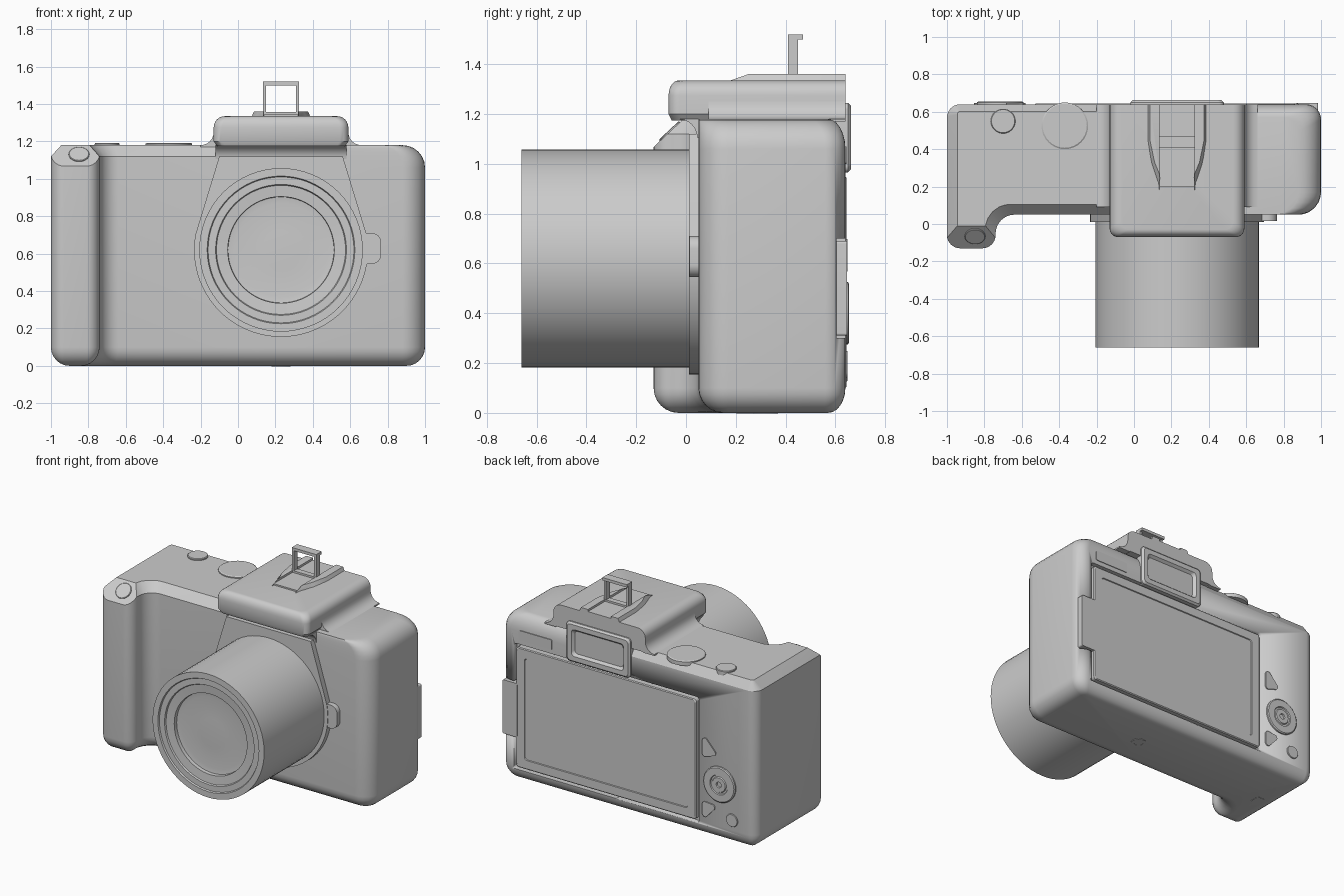
import bpy, bmesh
from math import sin, cos, pi, radians
from mathutils import Vector

cube = bpy.data.objects.get("Cube")
if cube:
    bpy.data.objects.remove(cube)

grey = bpy.data.materials.new("camera grey")
grey.use_nodes = True
colour = (0.6, 0.6, 0.6, 1)
grey.diffuse_color = colour
grey.node_tree.nodes["Principled BSDF"].inputs["Base Color"].default_value = colour

MID = 0.23      # centre line of lens, hump and eyepiece
BACK = 0.64
TOP = 1.18
STEPS = [i / 6 * pi / 2 for i in range(7)]


def rounded(corners, n=6):
    """Outline of (x, y, radius) corners with each corner rounded."""
    out = []
    for i, (x, y, r) in enumerate(corners):
        p = Vector((x, y))
        a = (Vector(corners[i - 1][:2]) - p).normalized()
        b = (Vector(corners[(i + 1) % len(corners)][:2]) - p).normalized()
        if r == 0:
            out += [p] * (n + 1)
            continue
        half = a.angle(b) / 2
        c = p + (a + b).normalized() * (r / sin(half))
        t = r * cos(half) / sin(half)
        for k in range(n + 1):
            out.append(c + (p + a * t - c).lerp(p + b * t - c, k / n).normalized() * r)
    return out


def rrect(x0, x1, y0, y1, r, inset=0):
    x0, x1, y0, y1 = x0 + inset, x1 - inset, y0 + inset, y1 - inset
    return rounded([(x0, y0, r), (x1, y0, r), (x1, y1, r), (x0, y1, r)])


def place(pts, axis, t):
    """Put a 2D outline at distance t along an axis."""
    order = {"x": lambda p: (t, p[0], p[1]), "y": lambda p: (p[0], t, p[1]),
             "z": lambda p: (p[0], p[1], t)}[axis]
    return [Vector(order(p)) for p in pts]


def loft(name, rings, cut=None):
    """Closed skin through rings of equal point count."""
    bm = bmesh.new()
    loops = [[bm.verts.new(p) for p in ring] for ring in rings]
    for a, b in zip(loops, loops[1:]):
        for i in range(len(a)):
            bm.faces.new((a[i - 1], a[i], b[i], b[i - 1]))
    bm.faces.new(loops[0])
    bm.faces.new(loops[-1])
    bmesh.ops.remove_doubles(bm, verts=bm.verts, dist=1e-5)
    if cut:
        bmesh.ops.bisect_plane(bm, geom=bm.verts[:] + bm.edges[:] + bm.faces[:],
                               plane_co=cut[0], plane_no=cut[1], clear_outer=True)
        bmesh.ops.holes_fill(bm, edges=[e for e in bm.edges if e.is_boundary])
    bmesh.ops.recalc_face_normals(bm, faces=bm.faces)
    mesh = bpy.data.meshes.new(name)
    bm.to_mesh(mesh)
    bm.free()
    mesh.materials.append(grey)
    ob = bpy.data.objects.new(name, mesh)
    bpy.context.collection.objects.link(ob)
    bpy.ops.object.select_all(action="DESELECT")
    ob.select_set(True)
    bpy.context.view_layer.objects.active = ob
    bpy.ops.object.shade_smooth_by_angle(angle=radians(30))
    return ob


def prism(name, pts, axis, a, b):
    return loft(name, [place(pts, axis, a), place(pts, axis, b)])


def turned(name, centre, axis, profile, n=32):
    """Round part from (radius, height) pairs along an axis."""
    q = Vector(axis).to_track_quat("Z", "Y")
    return loft(name, [[Vector(centre) + q @ Vector((r * cos(2 * pi * i / n), r * sin(2 * pi * i / n), h))
                        for i in range(n)] for r, h in profile])


def button(name, centre, axis, r, h):
    turned(name, centre, axis, [(r, -0.02), (r, h * 0.6), (r * 0.94, h)])


# Grip side of the body: rounded base, chamfered top, sloped grip nose
def grip_plan(d):
    r = max(0.07 - d, 0.01)
    back = BACK - 0.7 * d
    return rounded([(-1 + d, d - 0.13, r), (-0.74 - d, d - 0.13, r),
                    (-0.74 - d, 0.05 + d, 0.1 + 0.6 * d), (0.1, 0.05 + d, 0),
                    (0.1, back, 0), (-1 + d, back, r)])


base = [(0.1 * (1 - sin(a)), 0.1 * (1 - cos(a))) for a in STEPS]
grip_body = loft("grip_side_body",
                 [place(grip_plan(d), "z", z) for d, z in base + [(0, 1.12), (0.055, TOP)]],
                 cut=((0, -0.01, TOP), (0, -0.68, 0.73)))


# Other side of the body: rounded base, side and back
def side_plan(x1, y0, y1, rf, rb):
    return rounded([(0.1, y0, 0), (x1, y0, rf), (x1, y1, rb), (0.1, y1, 0)])


rings = [place(side_plan(1 - d, 0.05 + d, BACK - 0.7 * d, 0.12 - d, 0.08 - 0.6 * d), "z", z) for d, z in base]
for a in STEPS:
    d = 1 - cos(a)
    rings.append(place(side_plan(1 - 0.12 * d, 0.05, BACK - 0.07 * d, 0.12, 0.08), "z", TOP - 0.12 * (1 - sin(a))))
side_body = loft("hinge_side_body", rings)

# Recesses for the screen and its hinge
for x0, x1, z0, z1 in [(-0.55, 0.9, 0.08, 0.97), (0.86, 1.1, 0.3, 0.7)]:
    cutter = prism("recess_cutter", rrect(x0, x1, z0, z1, 0.02), "y", 0.605, 0.8)
    cutter.hide_render = True
    for ob in (grip_body, side_body):
        bpy.context.view_layer.objects.active = ob
        mod = ob.modifiers.new("recess", "BOOLEAN")
        mod.operation, mod.object, mod.solver = "DIFFERENCE", cutter, "EXACT"
        bpy.ops.object.modifier_move_to_index(modifier=mod.name, index=0)
        bpy.ops.object.modifier_apply(modifier=mod.name)
    bpy.data.objects.remove(cutter)


# Viewfinder hump, with flared sides and a coved underside
def hump_plan(d):
    x0, x1, y0 = -0.13 + 0.06 * d, 0.59 - 0.06 * d, -0.07 + 0.04 * d
    return rounded([(x0, y0, 0.045), (x1, y0, 0.045), (x1, BACK, 0), (x0, BACK, 0)])


loft("viewfinder_hump", [place(hump_plan(0.3), "z", TOP - 0.005), place(hump_plan(0), "z", 1.2)]
     + [place(hump_plan(1 - cos(a)), "z", 1.335 - 0.06 * (1 - sin(a))) for a in STEPS])
cove = [(0.05 - 0.08 * cos(a), 1.11 + 0.07 * sin(a)) for a in STEPS]
cove = [(-0.03 + 0.075 * sin(a), 1.105 + 0.075 * cos(a)) for a in STEPS]
prism("hump_underside", cove + [(0.2, 1.105), (0.2, TOP)], "x", -0.12, 0.58)
for side, label in ((-1, "right"), (1, "left")):
    arc = [(MID + side * (0.43 - 0.07 * sin(a)), 1.25 - 0.07 * cos(a)) for a in STEPS]
    prism(label + "_hump_flare", arc + [(MID + side * 0.34, 1.25), (MID + side * 0.34, 1.17), (MID + side * 0.43, 1.17)],
          "y", 0.09, BACK)
    # Accessory shoe rails
    low, high = [[(MID + side * x, y) for x, y in pts] for pts in (
        [(0.095, 0.15), (0.1, 0.2), (0.14, 0.32), (0.16, 0.45), (0.16, BACK), (0.09, BACK), (0.09, 0.15)],
        [(0.092, 0.25), (0.095, 0.27), (0.12, 0.33), (0.145, 0.45), (0.145, BACK), (0.09, BACK), (0.09, 0.25)])]
    loft(label + "_shoe_rail", [place(low, "z", 1.325), place(high, "z", 1.36)])
    post = MID + side * 0.088
    prism(label + "_frame_post", rrect(post - 0.008, post + 0.008, 0.41, 0.45, 0), "z", 1.34, 1.52)
prism("shoe_floor", rrect(0.14, 0.32, 0.2, BACK, 0), "z", 1.32, 1.345)
prism("frame_top", rrect(0.134, 0.326, 0.41, 0.47, 0), "z", 1.5, 1.52)
prism("frame_foot", rrect(0.134, 0.326, 0.41, 0.45, 0), "z", 1.34, 1.358)

# Lens mount plate, release button and lens
collar = [(MID + 0.465 * cos(t), 0.62 + 0.465 * sin(t)) for t in (radians(170 + 5 * i) for i in range(41))]
prism("mount_plate", [(-0.1, 1.12)] + collar + [(0.56, 1.12)], "y", 0.012, 0.08)
prism("lens_release", rrect(0.64, 0.765, 0.545, 0.71, 0.05), "y", 0.015, 0.08)
turned("lens", (MID, 0, 0.62), (0, -1, 0),
       [(0.437, -0.05), (0.437, 0.66), (0.395, 0.66), (0.39, 0.65), (0.35, 0.65), (0.345, 0.64),
        (0.285, 0.635), (0.283, 0.61), (0.25, 0.605), (0.1, 0.612)], 64)

# Screen with sunken glass, and its hinge
loft("screen", [place(rrect(-0.53, 0.88, 0.1, 0.95, 0.02, d), "y", y)
                for d, y in ((0, 0.59), (0, 0.64), (0.006, 0.645), (0.065, 0.645), (0.068, 0.639))])
prism("screen_hinge", rrect(0.87, 0.985, 0.31, 0.69, 0.01), "y", 0.59, 0.647)

# Eyepiece and the key plate beside it
loft("eyepiece", [place(rrect(-0.02, 0.48, 0.965, 1.245, 0.025, d), "y", y)
                  for d, y in ((0, 0.6), (0, 0.65), (0.012, 0.662), (0.045, 0.662), (0.06, 0.644))])
prism("menu_key", rrect(0.6, 0.86, 1.0, 1.07, 0.01), "y", 0.63, 0.645)

# Back controls
turned("control_dial", (-0.715, BACK, 0.4), (0, 1, 0),
       [(0.125, -0.02), (0.125, 0.01), (0.118, 0.015), (0.07, 0.015), (0.066, 0.008), (0.055, 0.008),
        (0.05, 0.015), (0.02, 0.015), (0.018, 0.005)])
button("small_key", (-0.81, BACK, 0.17), (0, 1, 0), 0.045, 0.008)
prism("upper_key", rounded([(-0.58, 0.73, 0.02), (-0.7, 0.6, 0.02), (-0.58, 0.56, 0.02)]), "y", 0.62, 0.648)
prism("lower_key", rounded([(-0.58, 0.25, 0.02), (-0.7, 0.24, 0.02), (-0.58, 0.11, 0.02)]), "y", 0.62, 0.648)

# Top buttons and shutter button
button("mode_dial", (-0.37, 0.525, TOP), (0, 0, 1), 0.125, 0.012)
button("power_button", (-0.7, 0.55, TOP), (0, 0, 1), 0.066, 0.012)
button("shutter_button", (-0.85, -0.065, 1.13), (0, -0.68, 0.73), 0.055, 0.006)

# Tripod socket and base latch
turned("tripod_socket", (MID, 0.32, 0), (0, 0, -1), [(0.05, -0.02), (0.05, 0.003), (0.03, 0.003), (0.03, 0.001)])
prism("base_latch", rrect(-0.88, -0.82, 0.2, 0.28, 0.005), "z", 0.003, -0.002)
